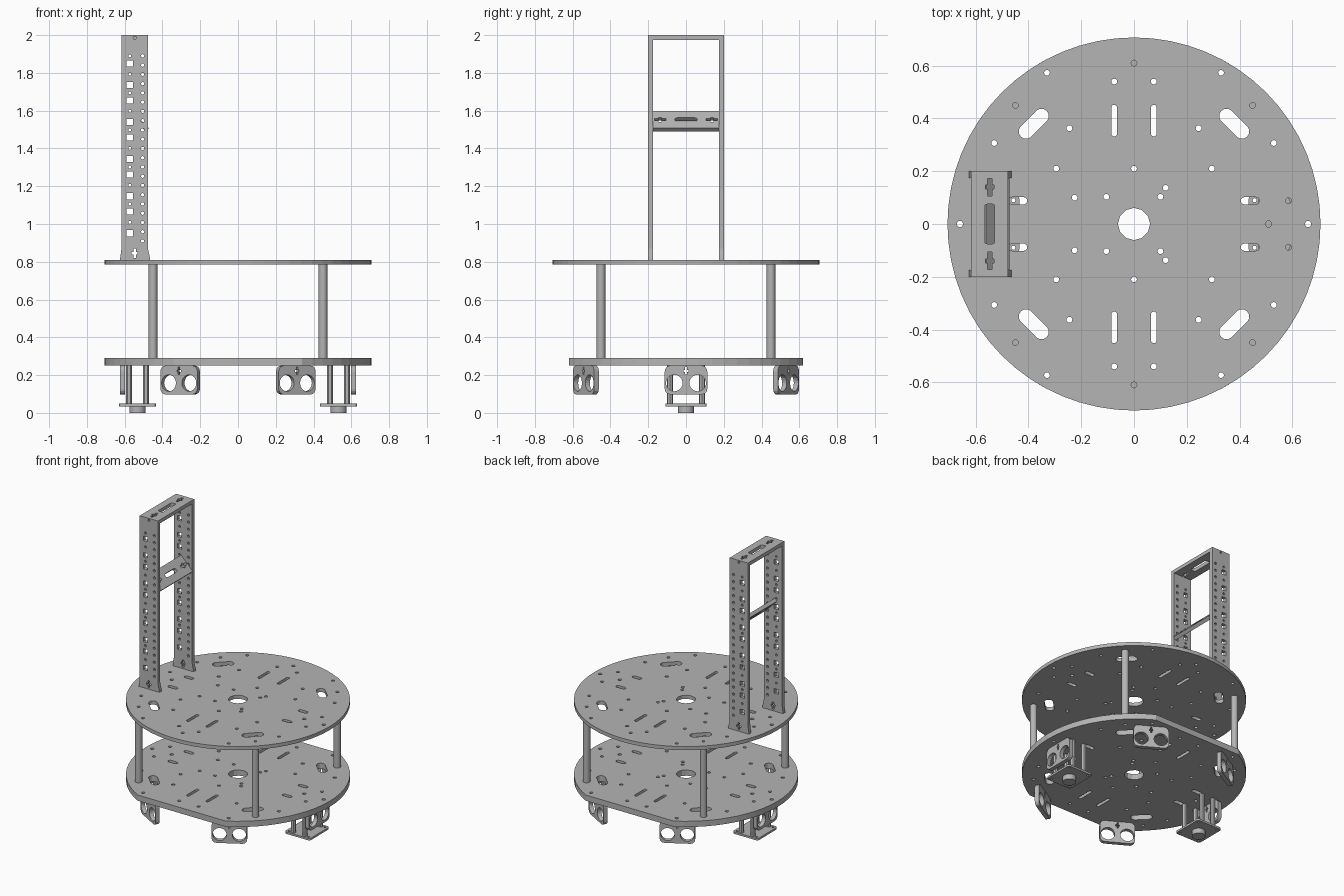
import bpy
from math import sin, cos, pi, radians
from mathutils import Matrix, Vector

cube = bpy.data.objects.get("Cube")
if cube:
    bpy.data.objects.remove(cube, do_unlink=True)

grey = bpy.data.materials.new("plain grey")
grey.use_nodes = True
colour = (0.46, 0.46, 0.46, 1)
grey.diffuse_color = colour
grey.node_tree.nodes["Principled BSDF"].inputs["Base Color"].default_value = colour


# ---- 2D outlines ----
def circle(x, y, r, n=12):
    return [(x + r * cos(2 * pi * i / n), y + r * sin(2 * pi * i / n)) for i in range(n)]


def box(x, y, w, h):
    return [(x + sx * w / 2, y + sy * h / 2) for sx, sy in ((-1, -1), (1, -1), (1, 1), (-1, 1))]


def rounded(x, y, w, h, r, angle=0, n=5):
    """Rounded rectangle; with r = h / 2 it is a slot."""
    a, pts = radians(angle), []
    for q, (sx, sy) in enumerate(((1, 1), (-1, 1), (-1, -1), (1, -1))):
        for i in range(n):
            t = pi / 2 * (q + i / (n - 1))
            px = sx * (w / 2 - r) + r * cos(t)
            py = sy * (h / 2 - r - 0.0002) + r * sin(t)
            pts.append((x + px * cos(a) - py * sin(a), y + px * sin(a) + py * cos(a)))
    return pts


def plus(x, y, a, b, w):
    """Cross-shaped hole, arms a and b long, w wide."""
    q = [(a, w), (w, w), (w, b)]
    pts = q + [(-px, py) for px, py in reversed(q)]
    pts += [(-px, -py) for px, py in pts]
    return [(x + px / 2, y + py / 2) for px, py in pts]


# ---- solids ----
def plate(name, outline, holes, thickness, matrix):
    """Flat sheet with holes, extruded evenly about its own plane."""
    curve = bpy.data.curves.new(name, "CURVE")
    curve.dimensions = "2D"
    curve.fill_mode = "BOTH"
    curve.extrude = thickness / 2
    for pts in [outline] + holes:
        spline = curve.splines.new("POLY")
        spline.points.add(len(pts) - 1)
        for p, (x, y) in zip(spline.points, pts):
            p.co = (x, y, 0, 1)
        spline.use_cyclic_u = True
    temp = bpy.data.objects.new(name + " outline", curve)
    bpy.context.collection.objects.link(temp)
    deps = bpy.context.evaluated_depsgraph_get()
    mesh = bpy.data.meshes.new_from_object(temp.evaluated_get(deps))
    bpy.data.objects.remove(temp, do_unlink=True)
    bpy.data.curves.remove(curve)
    for poly in mesh.polygons:
        poly.use_smooth = False
    mesh.materials.clear()
    mesh.materials.append(grey)
    obj = bpy.data.objects.new(name, mesh)
    bpy.context.collection.objects.link(obj)
    obj.matrix_world = matrix
    return obj


def rod(name, x, y, z0, z1, r, n=20):
    bpy.ops.mesh.primitive_cylinder_add(vertices=n, radius=r, depth=z1 - z0,
                                        location=(x, y, (z0 + z1) / 2))
    obj = bpy.context.object
    obj.name = name
    obj.data.materials.append(grey)
    bpy.ops.object.shade_smooth_by_angle()


def frame(x_axis, y_axis, origin):
    x, y = Vector(x_axis).normalized(), Vector(y_axis).normalized()
    m = Matrix((x, y, x.cross(y))).transposed().to_4x4()
    m.translation = origin
    return m


# ---- round decks ----
def deck_holes():
    holes = [circle(0, 0, 0.061)]
    holes += [circle(x, 0, 0.012) for x in (-0.66, -0.51, 0.51, 0.66)]
    for s in (-1, 1):
        holes += [circle(x, s * y, 0.011) for x, y in
                  ((0, 0.21), (0.12, 0.137), (0.1, 0.103), (-0.105, 0.103), (-0.225, 0.1))]
        for m in (-1, 1):
            holes += [circle(m * x, s * y, 0.011) for x, y in
                      ((0.075, 0.54), (0.33, 0.573), (0.45, 0.45), (0.53, 0.307),
                       (0.295, 0.21), (0.245, 0.363), (0.585, 0.088))]
            holes.append(rounded(m * 0.075, s * 0.392, 0.12, 0.022, 0.0108, 90))
            holes.append(rounded(m * 0.38, s * 0.38, 0.138, 0.056, 0.0278, -45 * m * s))
            holes.append(rounded(m * 0.44, s * 0.088, 0.07, 0.028, 0.0138))
    return holes


R, FLAT = 0.707, 0.62
rim = circle(0, 0, R, 64)
plate("upper_deck", rim, deck_holes() + [circle(0, s * 0.61, 0.011) for s in (-1, 1)],
      0.025, Matrix.Translation((0, 0, 0.7975)))

# lower deck has straight edges at front and back
edge = (R * R - FLAT * FLAT) ** 0.5
side = [(x, y) for x, y in circle(0, 0, R, 64) if x > edge and abs(y) < FLAT]
side.sort(key=lambda p: p[1])
half = [(edge, -FLAT)] + side + [(edge, FLAT)]
plate("lower_deck", half + [(-x, -y) for x, y in half], deck_holes(),
      0.04, Matrix.Translation((0, 0, 0.27)))

# posts between the decks
for sx in (-1, 1):
    for sy in (-1, 1):
        rod("deck_post", sx * 0.45, sy * 0.45, 0.29, 0.785, 0.023)

# ---- tower: two perforated uprights, top plate and tilted cross bar ----
upright = [(-0.625, 0.81), (-0.465, 0.81), (-0.467, 0.825), (-0.477, 0.87),
           (-0.477, 2), (-0.617, 2), (-0.617, 0.87)]
holes = [circle(-0.505, 0.91 + 0.049 * i, 0.009, 8) for i in range(21)]
for i in range(5):
    z = 0.951 + 0.196 * i
    holes += [box(-0.573, z, 0.032, 0.032), box(-0.573, z + 0.115, 0.032, 0.032)]
    holes += [circle(-0.573, z + 0.058, 0.008, 8), circle(-0.573, z + 0.155, 0.008, 8)]
holes += [circle(-0.547, 1.986, 0.008, 8), plus(-0.547, 0.845, 0.032, 0.05, 0.014)]
for s in (-1, 1):
    plate("tower_upright", upright, holes, 0.025, frame((1, 0, 0), (0, 0, 1), (0, s * 0.1875, 0)))

plate("tower_top", box(0, 0, 0.35, 0.14),
      [rounded(0, 0, 0.15, 0.037, 0.008)] + [plus(s * 0.14, 0, 0.066, 0.032, 0.016) for s in (-1, 1)],
      0.025, frame((0, 1, 0), (-1, 0, 0), (-0.547, 0, 1.9875)))
plate("tower_cross_bar", box(0, 0, 0.35, 0.127),
      [rounded(0, 0, 0.12, 0.028, 0.0138)] + [plus(s * 0.137, 0, 0.06, 0.034, 0.016) for s in (-1, 1)],
      0.025, frame((0, 1, 0), (-1, 0, 1), (-0.525, 0, 1.544)))

# ---- six sensor brackets around the underside ----
for i in range(6):
    a = i * pi / 3
    plate("sensor_bracket", rounded(0, 0.174, 0.225, 0.153, 0.03),
          [circle(s * 0.062, 0.158, 0.044, 20) for s in (-1, 1)] + [plus(0, 0.222, 0.024, 0.04, 0.01)],
          0.028, frame((-sin(a), cos(a), 0), (0, 0, 1), (0.612 * cos(a), 0.612 * sin(a), 0)))

# ---- casters on the two sides ----
for s in (-1, 1):
    cx = s * 0.532
    plate("caster_plate", rounded(cx, 0, 0.195, 0.22, 0.015),
          [circle(cx + i * 0.075, j * 0.09, 0.008, 8) for i in (-1, 1) for j in (-1, 1)],
          0.014, Matrix.Translation((0, 0, 0.042)))
    rod("caster_ball_holder", cx, 0, 0, 0.036, 0.043, 24)
    for i in (-1, 1):
        for j in (-1, 1):
            rod("caster_post", cx + i * 0.045, j * 0.085, 0.048, 0.252, 0.016, 12)
